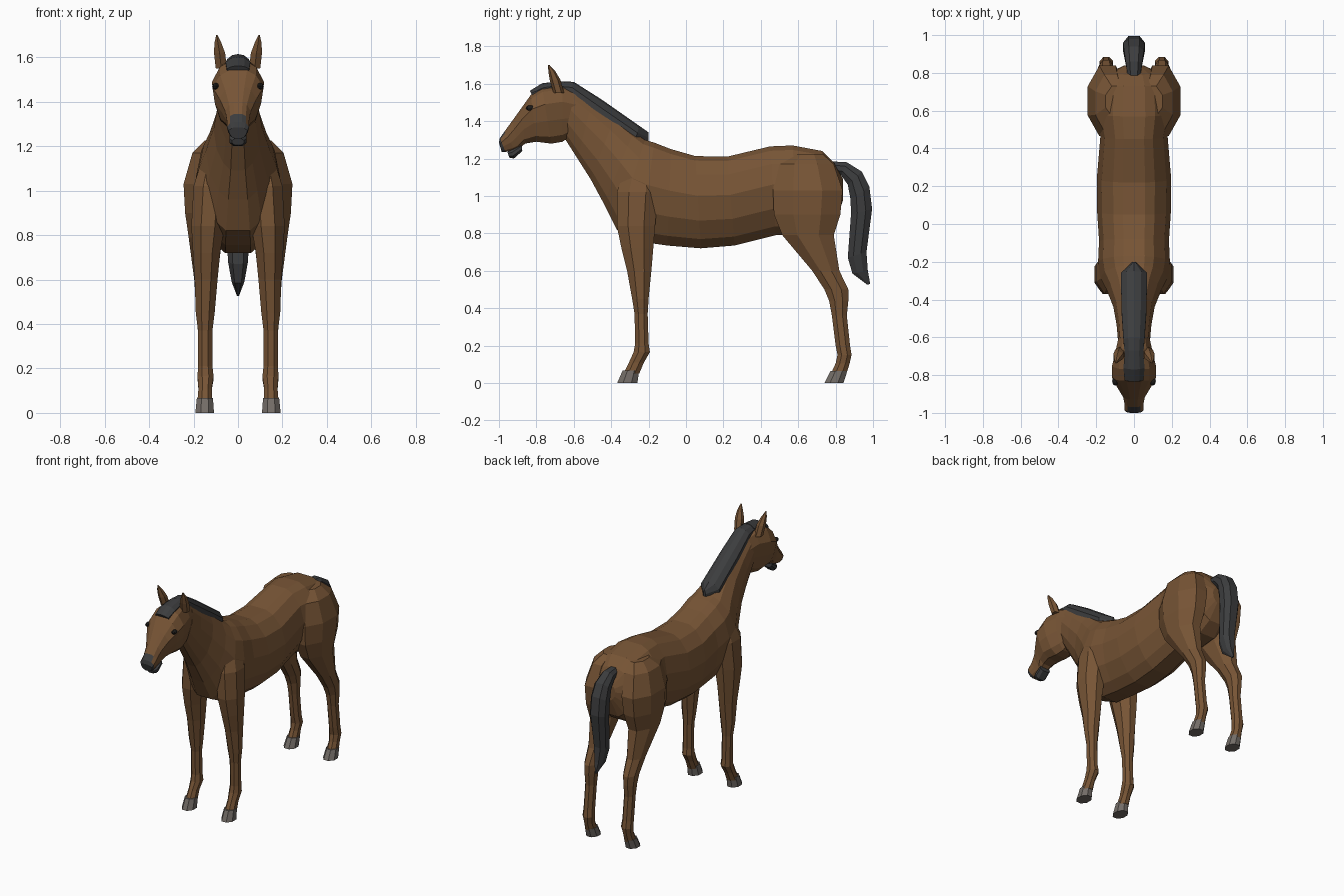
import bpy, bmesh, math


def material(name, col):
    m = bpy.data.materials.new(name)
    m.diffuse_color = (*col, 1)
    return m


COAT = material("brown coat", (0.185, 0.09, 0.036))
HAIR = material("dark hair", (0.045, 0.046, 0.048))
HOOF = material("grey hoof", (0.17, 0.15, 0.135))
EYE = material("black eye", (0.012, 0.011, 0.01))


def loft(name, rings, mats, rule=None):
    """Skin a list of closed rings, cap both ends, colour faces by rule."""
    bm = bmesh.new()
    vr = [[bm.verts.new(p) for p in r] for r in rings]
    n = len(vr[0])
    for a, b in zip(vr, vr[1:]):
        for i in range(n):
            j = (i + 1) % n
            bm.faces.new((a[i], a[j], b[j], b[i]))
    bm.faces.new(vr[0])
    bm.faces.new(vr[-1])
    bmesh.ops.recalc_face_normals(bm, faces=bm.faces[:])
    for f in bm.faces:
        f.smooth = False
        if rule:
            f.material_index = rule(f.calc_center_median())
    me = bpy.data.meshes.new(name)
    bm.to_mesh(me)
    bm.free()
    for m in mats:
        me.materials.append(m)
    ob = bpy.data.objects.new(name, me)
    bpy.context.collection.objects.link(ob)
    return ob


def spine_rings(stations, profile):
    """Symmetric rings between a top and a bottom point: (ty, tz, by, bz, half width)."""
    rings = []
    for ty, tz, by, bz, hw in stations:
        pts = [(w * hw, ty + (by - ty) * t, tz + (bz - tz) * t) for t, w in profile]
        left = [(-x, y, z) for x, y, z in reversed(pts) if x > 0]
        rings.append(pts + left)
    return rings


def limb_rings(levels, side, n=8):
    """Level rings: (z, front y, back y, inner x, outer x), mirrored by side."""
    k = 1 / math.cos(math.pi / n)
    rings = []
    for z, y0, y1, x0, x1 in levels:
        ring = []
        for i in range(n):
            a = 2 * math.pi * (i + 0.5) / n
            ring.append((side * ((x0 + x1) / 2 + (x1 - x0) / 2 * k * math.cos(a)),
                         (y0 + y1) / 2 + (y1 - y0) / 2 * k * math.sin(a), z))
        rings.append(ring)
    return rings


TRUNK = [(0, .3), (.05, .56), (.2, .87), (.43, 1), (.7, .88), (.9, .6), (1, .3)]
HEAD = [(0, .35), (.08, .7), (.3, 1), (.6, .9), (.88, .68), (1, .35)]
BLADE = [(0, 0), (.12, .55), (.5, 1), (1, 1)]
LOCK = [(0, .5), (.3, .95), (.7, .95), (1, .5)]

# Trunk and neck, from rump to throat
trunk = [(.84, 1.09, .84, .98, .05), (.79, 1.18, .80, .86, .15),
         (.73, 1.24, .72, .80, .19), (.57, 1.27, .60, .79, .20),
         (.45, 1.265, .48, .79, .178), (.22, 1.21, .26, .735, .197),
         (.05, 1.213, .08, .72, .195), (-.08, 1.25, -.10, .735, .185),
         (-.17, 1.285, -.24, .755, .19), (-.22, 1.30, -.37, .82, .178),
         (-.28, 1.34, -.44, .96, .145), (-.38, 1.42, -.51, 1.09, .11),
         (-.50, 1.51, -.58, 1.20, .092), (-.59, 1.57, -.65, 1.31, .085)]
loft("body_and_neck", spine_rings(trunk, TRUNK), [COAT])

# Head, with a dark nose end
head = [(-.56, 1.55, -.60, 1.33, .075), (-.66, 1.595, -.66, 1.29, .095),
        (-.77, 1.58, -.72, 1.28, .117), (-.83, 1.54, -.80, 1.29, .115),
        (-.88, 1.47, -.86, 1.28, .083), (-.93, 1.40, -.89, 1.255, .057),
        (-.97, 1.345, -.915, 1.245, .05), (-.995, 1.31, -.965, 1.235, .05),
        (-1.0, 1.285, -.985, 1.235, .042)]
loft("head", spine_rings(head, HEAD), [COAT, HAIR], lambda c: int(c.y < -.976))
lip = [(-.88, 1.28, -.875, 1.24, .04), (-.93, 1.25, -.92, 1.20, .04),
       (-.955, 1.235, -.945, 1.205, .028)]
loft("lower_lip", spine_rings(lip, LOCK), [HAIR])

# Mane, forelock and tail
mane = [(-.20, 1.34, -.20, 1.28, .008), (-.25, 1.375, -.27, 1.30, .07),
        (-.45, 1.515, -.49, 1.45, .065), (-.60, 1.61, -.62, 1.55, .056),
        (-.68, 1.613, -.68, 1.56, .05)]
loft("mane", spine_rings(mane, BLADE), [HAIR])
forelock = [(-.67, 1.615, -.67, 1.57, .048), (-.77, 1.602, -.755, 1.555, .056),
            (-.835, 1.562, -.82, 1.535, .05)]
loft("forelock", spine_rings(forelock, BLADE), [HAIR])
tail = [(.77, 1.185, .80, 1.12, .035), (.86, 1.18, .83, 1.11, .045),
        (.94, 1.13, .865, 1.06, .055), (.98, 1.05, .88, .98, .06),
        (.995, .93, .882, .90, .06), (.965, .70, .865, .67, .047),
        (.972, .60, .89, .585, .03), (.985, .53, .97, .525, .005)]
loft("tail", spine_rings(tail, LOCK), [HAIR])

# Limb levels from top to pastern
fore = [(1.18, -.31, -.17, .06, .15), (1.02, -.37, -.15, .05, .20),
        (.84, -.37, -.165, .06, .21), (.72, -.345, -.175, .08, .203),
        (.60, -.315, -.185, .092, .195), (.45, -.288, -.20, .105, .19),
        (.37, -.275, -.205, .115, .18), (.21, -.272, -.20, .115, .18),
        (.165, -.28, -.193, .11, .182), (.11, -.305, -.225, .118, .178),
        (.05, -.335, -.25, .115, .183)]
hind = [(1.225, .57, .73, .04, .15), (1.17, .49, .79, .04, .205),
        (1.03, .465, .838, .035, .245), (.90, .47, .825, .05, .238),
        (.79, .515, .79, .07, .222), (.60, .675, .82, .095, .197),
        (.50, .74, .868, .105, .19), (.44, .765, .868, .11, .186),
        (.36, .78, .86, .115, .18), (.20, .80, .877, .115, .18),
        (.15, .81, .885, .11, .182), (.105, .80, .875, .118, .178),
        (.05, .775, .858, .115, .183)]
hooves = {"front": [(.068, -.338, -.25, .113, .185), (0, -.368, -.26, .108, .192)],
          "hind": [(.063, .772, .862, .113, .185), (0, .74, .842, .108, .192)]}
ear = [(1.55, -.705, -.655, .05, .10), (1.62, -.725, -.675, .058, .108),
       (1.665, -.733, -.70, .075, .106), (1.70, -.738, -.73, .092, .098)]

for side, tag in ((1, "right"), (-1, "left")):
    loft(f"front_leg_{tag}", limb_rings(fore, side), [COAT])
    loft(f"hind_leg_{tag}", limb_rings(hind, side), [COAT])
    for place, lv in hooves.items():
        loft(f"{place}_hoof_{tag}", limb_rings(lv, side), [HOOF])
    loft(f"ear_{tag}", limb_rings(ear, side, 6), [COAT])
    # Eye set into the side of the head
    bpy.ops.mesh.primitive_uv_sphere_add(segments=8, ring_count=6, radius=1,
                                         location=(side * .1, -.832, 1.47))
    eye = bpy.context.object
    eye.name = f"eye_{tag}"
    eye.scale = (.016, .024, .015)
    eye.data.materials.append(EYE)
